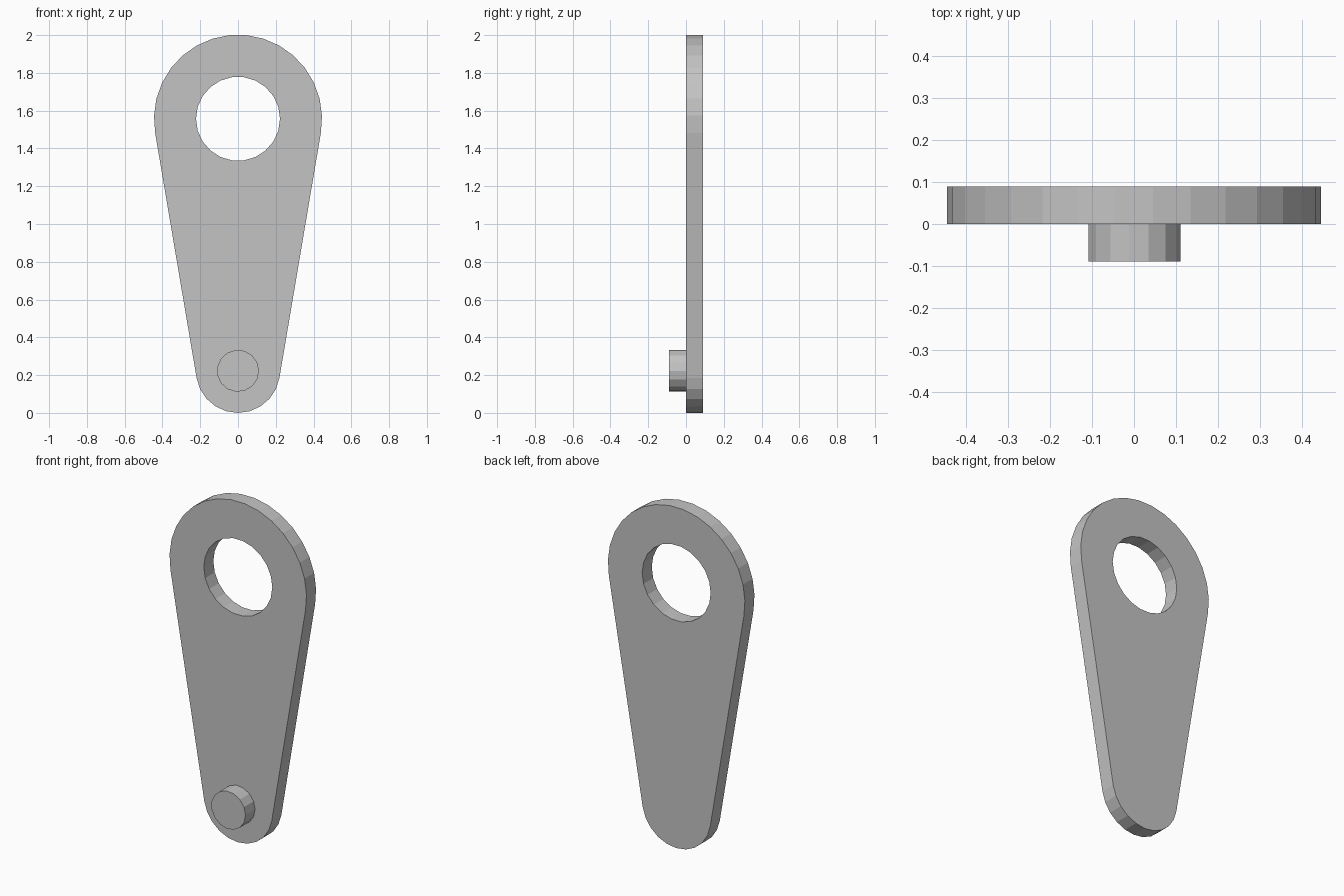
import bpy
import bmesh
from math import asin, cos, sin, pi, tau

cube = bpy.data.objects.get("Cube")
if cube:
    bpy.data.objects.remove(cube, do_unlink=True)

# Dimensions
BIG_R, SMALL_R, PIN_R = 0.445, 0.2225, 0.111
BIG_Z, SMALL_Z = 1.557, 0.2225
THICK = 0.089

grey = bpy.data.materials.new("plain grey")
grey.use_nodes = True
grey.diffuse_color = (0.55, 0.55, 0.55, 1)
grey.node_tree.nodes["Principled BSDF"].inputs["Base Color"].default_value = grey.diffuse_color


def arc(radius, z, start, sweep, segments, closed=False):
    """Points (x, z) along an arc; a closed arc omits the repeated end."""
    count = segments if closed else segments + 1
    return [(radius * cos(start + sweep * i / segments),
             z + radius * sin(start + sweep * i / segments)) for i in range(count)]


def extruded(name, loops, y_front, y_back):
    """Fill the outline (with any holes) and extrude it along y."""
    bm = bmesh.new()
    edges = []
    for loop in loops:
        verts = [bm.verts.new((x, y_front, z)) for x, z in loop]
        edges += [bm.edges.new((a, b)) for a, b in zip(verts, verts[1:] + verts[:1])]
    if len(loops) == 1:
        bm.faces.new(verts)
    else:
        bmesh.ops.triangle_fill(bm, edges=edges, use_beauty=True)
    result = bmesh.ops.extrude_face_region(bm, geom=bm.faces[:], use_keep_orig=True)
    for v in result["geom"]:
        if isinstance(v, bmesh.types.BMVert):
            v.co.y = y_back
    bmesh.ops.recalc_face_normals(bm, faces=bm.faces[:])
    mesh = bpy.data.meshes.new(name)
    bm.to_mesh(mesh)
    bm.free()
    mesh.materials.append(grey)
    obj = bpy.data.objects.new(name, mesh)
    bpy.context.collection.objects.link(obj)
    return obj


# Tapered arm: two round ends joined by tangent sides, with a large eye
tilt = asin((BIG_R - SMALL_R) / (BIG_Z - SMALL_Z))
outline = (arc(BIG_R, BIG_Z, -tilt, pi + 2 * tilt, 17)
           + arc(SMALL_R, SMALL_Z, pi + tilt, pi - 2 * tilt, 10))
eye = arc(SMALL_R, BIG_Z, 0, tau, 22, closed=True)
extruded("arm_plate", [outline, eye], 0, THICK)

# Round pin on the front of the narrow end
extruded("crank_pin", [arc(PIN_R, SMALL_Z, 0, tau, 15, closed=True)], -THICK, 0)
